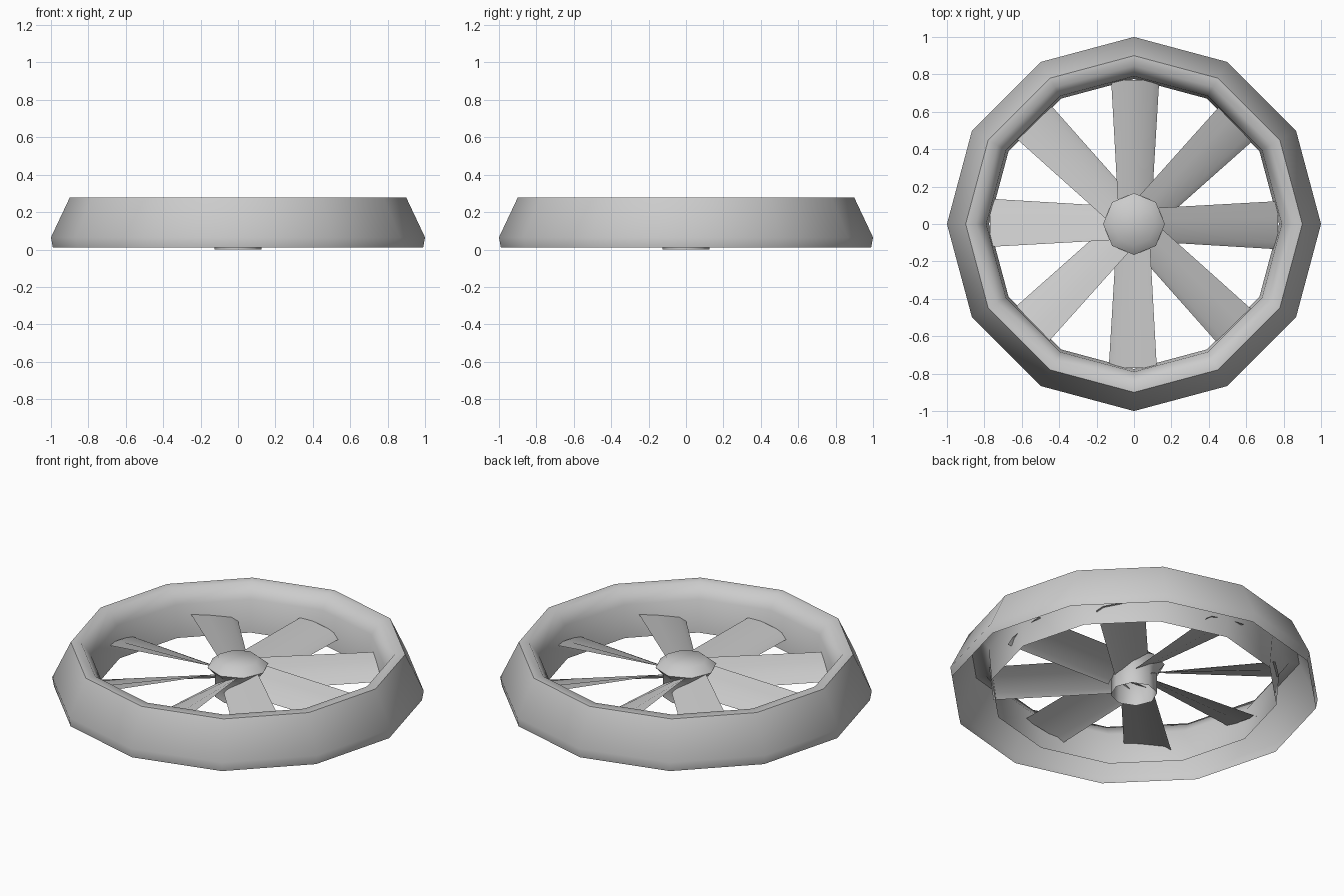
import bpy, bmesh, math

if "Cube" in bpy.data.objects:
    bpy.data.objects.remove(bpy.data.objects["Cube"])


def make_object(name, bm, angle=60):
    mesh = bpy.data.meshes.new(name)
    bm.to_mesh(mesh)
    bm.free()
    obj = bpy.data.objects.new(name, mesh)
    bpy.context.collection.objects.link(obj)
    bpy.ops.object.select_all(action='DESELECT')
    obj.select_set(True)
    bpy.context.view_layer.objects.active = obj
    bpy.ops.object.shade_smooth_by_angle(angle=math.radians(angle))
    return obj


def lathe(name, profile, sides, cap_first=False):
    """Revolve (radius, height) points about z as an open shell."""
    bm = bmesh.new()
    loops = []
    for r, z in profile:
        loops.append([bm.verts.new((r * math.cos(2 * math.pi * i / sides),
                                    r * math.sin(2 * math.pi * i / sides), z))
                      for i in range(sides)])
    for a, b in zip(loops, loops[1:]):
        for i in range(sides):
            j = (i + 1) % sides
            bm.faces.new((a[i], a[j], b[j], b[i]))
    if cap_first:
        bm.faces.new(loops[0])
    bmesh.ops.recalc_face_normals(bm, faces=bm.faces)
    return make_object(name, bm)


# Outer duct: hollow shell, open underneath
lathe("outer_ring", [(0.99, 0.01), (1.0, 0.065), (0.9, 0.277), (0.845, 0.277),
                     (0.79, 0.2), (0.775, 0.01)], 12)

# Hub: flared cap over an open tube
lathe("hub", [(0.115, 0.215), (0.165, 0.175), (0.125, 0.13), (0.125, 0.0)], 8,
      cap_first=True)

# Fan blades: twisted sheets, (side offset, height) sections at root and tip
root = [(0.085, 0.175), (0.02, 0.14), (-0.075, 0.085), (-0.095, 0.065)]
tip = [(0.122, 0.137), (0.03, 0.128), (-0.10, 0.105), (-0.135, 0.08)]
for n in range(8):
    a = n * math.pi / 4
    c, s = math.cos(a), math.sin(a)
    bm = bmesh.new()
    rows = []
    for r, section in ((0.10, root), (0.77, tip)):
        rows.append([bm.verts.new((r * c - t * s, r * s + t * c, z)) for t, z in section])
    for k in range(len(root) - 1):
        bm.faces.new((rows[0][k], rows[0][k + 1], rows[1][k + 1], rows[1][k]))
    bm.normal_update()
    if sum(f.normal.z for f in bm.faces) < 0:
        bmesh.ops.reverse_faces(bm, faces=bm.faces)
    make_object(f"fan_blade_{n + 1}", bm)
